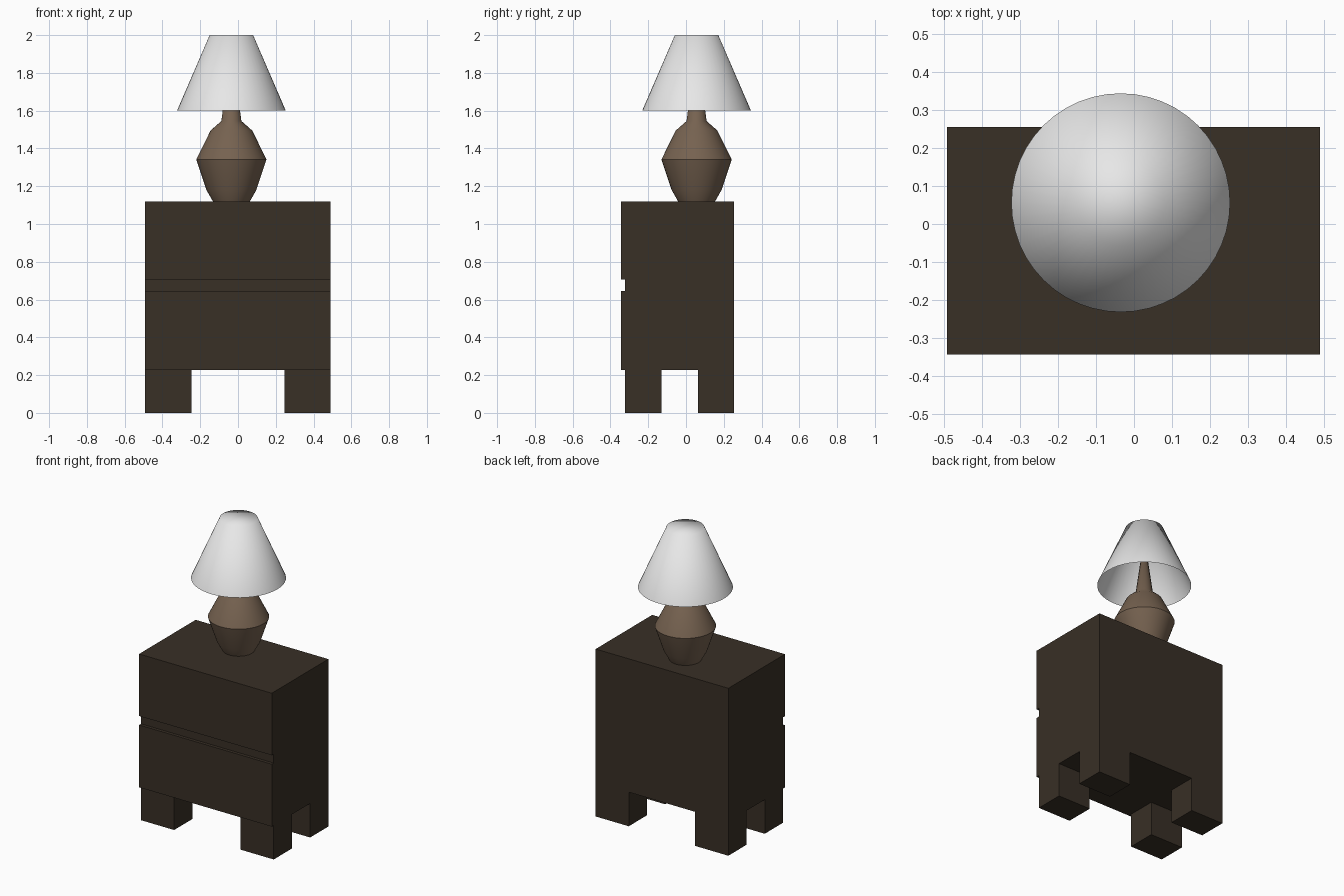
import bpy, bmesh, math

if "Cube" in bpy.data.objects:
    bpy.data.objects.remove(bpy.data.objects["Cube"])

LAMP_X, LAMP_Y = -0.035, 0.056   # lamp axis
SEGMENTS = 48


def material(name, rgb):
    mat = bpy.data.materials.new(name)
    mat.diffuse_color = (*rgb, 1.0)
    mat.use_nodes = True
    mat.node_tree.nodes["Principled BSDF"].inputs["Base Color"].default_value = mat.diffuse_color
    return mat


dark_wood = material("dark wood", (0.040, 0.029, 0.019))
lamp_brown = material("lamp brown", (0.180, 0.122, 0.080))
shade_white = material("shade white", (0.80, 0.80, 0.80))


def finish(bm, name, mat):
    bmesh.ops.recalc_face_normals(bm, faces=bm.faces)
    mesh = bpy.data.meshes.new(name)
    bm.to_mesh(mesh)
    bm.free()
    mesh.materials.append(mat)
    obj = bpy.data.objects.new(name, mesh)
    bpy.context.collection.objects.link(obj)
    return obj


def extrude_x(name, profile, x0, x1, mat):
    """Extrude a closed (y, z) profile from x0 to x1."""
    bm = bmesh.new()
    face = bm.faces.new([bm.verts.new((x0, y, z)) for y, z in profile])
    ext = bmesh.ops.extrude_face_region(bm, geom=[face])
    verts = [g for g in ext["geom"] if isinstance(g, bmesh.types.BMVert)]
    bmesh.ops.translate(bm, verts=verts, vec=(x1 - x0, 0, 0))
    return finish(bm, name, mat)


def lathe(name, profile, mat, cap_bottom, crease_z=()):
    """Smooth turned shape from (radius, z) points around the lamp axis."""
    bm = bmesh.new()
    rings = []
    for r, z in profile:
        rings.append([bm.verts.new((LAMP_X + r * math.cos(2 * math.pi * i / SEGMENTS),
                                    LAMP_Y + r * math.sin(2 * math.pi * i / SEGMENTS), z))
                      for i in range(SEGMENTS)])
    for a, b in zip(rings, rings[1:]):
        for i in range(SEGMENTS):
            j = (i + 1) % SEGMENTS
            bm.faces.new((a[i], a[j], b[j], b[i]))
    bm.faces.new(rings[-1])
    if cap_bottom:
        bm.faces.new(rings[0][::-1])
    for f in bm.faces:
        f.smooth = True
    for e in bm.edges:
        if any(all(abs(v.co.z - z) < 1e-4 for v in e.verts) for z in crease_z):
            e.smooth = False
    return finish(bm, name, mat)


# Cabinet body with two overhanging drawer fronts and the gap between them
BACK, BODY, FRONT = 0.255, -0.322, -0.343
extrude_x("cabinet_body", [
    (BACK, 0.228), (FRONT, 0.228), (FRONT, 0.645), (BODY, 0.645),
    (BODY, 0.705), (FRONT, 0.705), (FRONT, 1.12), (BACK, 1.12)],
    -0.492, 0.49, dark_wood)

# Four square legs
for side, x0, x1 in (("left", -0.492, -0.247), ("right", 0.245, 0.49)):
    for end, y0, y1 in (("front", BODY, -0.13), ("back", 0.063, BACK)):
        extrude_x(f"{end}_{side}_leg",
                  [(y0, 0), (y1, 0), (y1, 0.228), (y0, 0.228)], x0, x1, dark_wood)

# Lamp base: turned body with a sharp waist and a neck tapering into the shade
lathe("lamp_base", [
    (0.098, 1.12), (0.132, 1.18), (0.186, 1.342), (0.110, 1.495),
    (0.053, 1.545), (0.010, 1.87)],
    lamp_brown, True, crease_z=(1.12, 1.342))

# Lamp shade: open below, closed on top, smooth all over
lathe("lamp_shade", [(0.288, 1.60), (0.115, 2.0)], shade_white, False)
